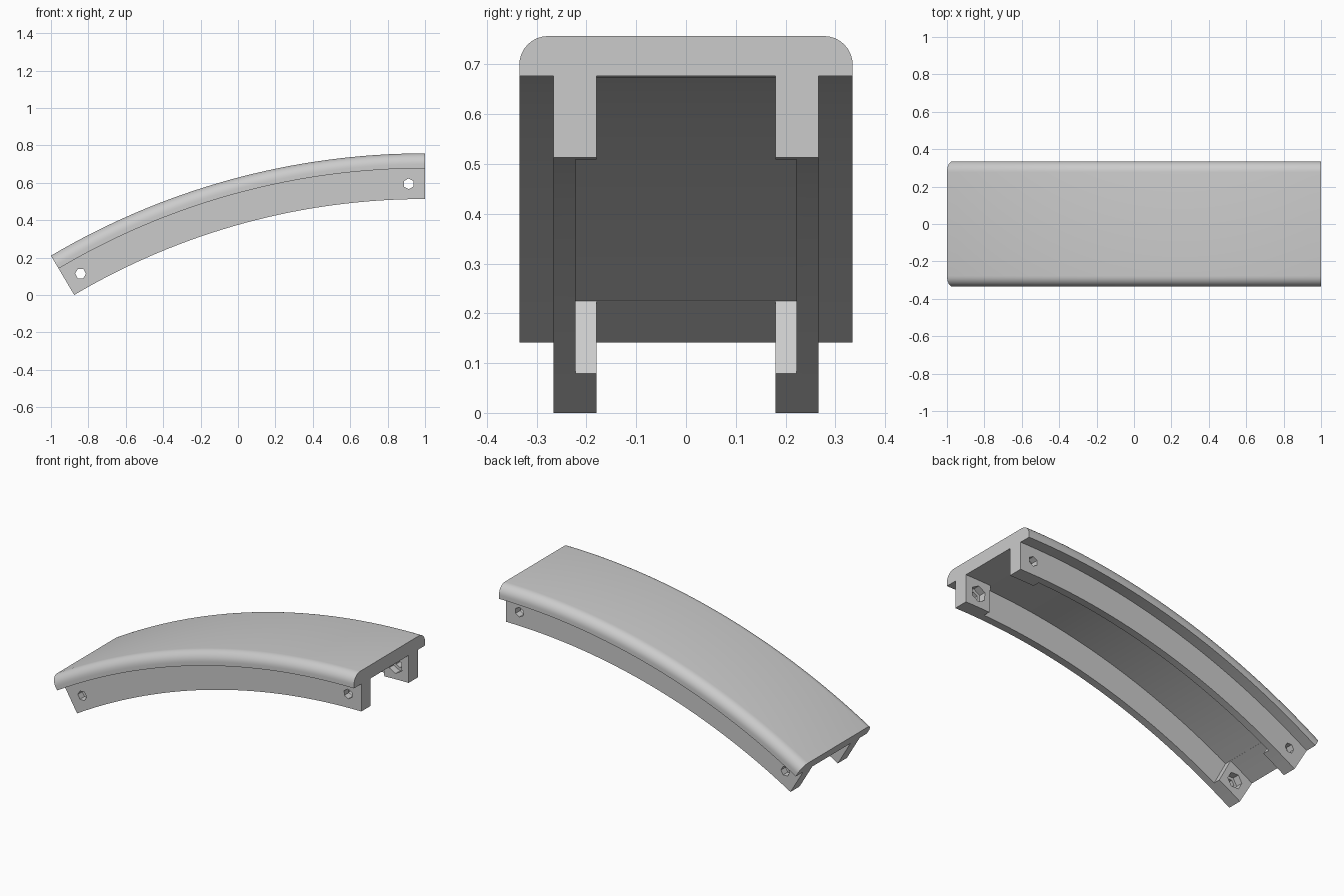
import bpy, bmesh
from math import sin, cos, pi, radians

if "Cube" in bpy.data.objects:
    bpy.data.objects.remove(bpy.data.objects["Cube"])

# Arc in the XZ plane; angle 0 is the level end at x = 1
SPAN = radians(30.6)
R_TOP = 2 / sin(SPAN)
R_UNDER = R_TOP - 0.08       # underside of the top plate
R_FOOT = R_TOP - 0.244       # lower edge of the legs
R_HOLE = R_TOP - 0.162
CENTRE_Z = -R_FOOT * cos(SPAN)
HALF_WIDTH, ROUND = 0.335, 0.058
LEG_OUT, LEG_IN, LEG_THIN = 0.266, 0.18, 0.222
PAD = radians(2.5)           # length of the thick leg ends
BOLT = radians(1.33)         # bolt distance from each end


def on_arc(y, r, a):
    return (1 - r * sin(a), y, CENTRE_Z + r * cos(a))


def loft(name, rings):
    """Closed solid through rings with equal point counts."""
    bm = bmesh.new()
    loops = [[bm.verts.new(p) for p in ring] for ring in rings]
    n = len(loops[0])
    for a, b in zip(loops, loops[1:]):
        for i in range(n):
            j = (i + 1) % n
            bm.faces.new((a[i], a[j], b[j], b[i]))
    bm.faces.new(loops[0])
    bm.faces.new(loops[-1])
    bmesh.ops.recalc_face_normals(bm, faces=bm.faces)
    mesh = bpy.data.meshes.new(name)
    bm.to_mesh(mesh)
    bm.free()
    obj = bpy.data.objects.new(name, mesh)
    bpy.context.collection.objects.link(obj)
    return obj


def sweep(name, profile, start, end, steps):
    angles = [start + (end - start) * i / steps for i in range(steps + 1)]
    return loft(name, [[on_arc(y, r, a) for y, r in profile] for a in angles])


def hex_bar(name, a, radius, y0, y1):
    """Six-sided bar along y, with a corner pointing outward from the arc."""
    x, _, z = on_arc(0, R_HOLE, a)
    turns = [a + i * pi / 3 for i in range(6)]
    return loft(name, [[(x - radius * sin(t), y, z + radius * cos(t)) for t in turns]
                       for y in (y0, y1)])


# Cross-section: rounded top plate with two legs
half = [(HALF_WIDTH - ROUND + ROUND * sin(t), R_TOP - ROUND + ROUND * cos(t))
        for t in [i * pi / 16 for i in range(9)]]
half += [(HALF_WIDTH, R_UNDER), (LEG_OUT, R_UNDER), (LEG_OUT, R_FOOT),
         (LEG_IN, R_FOOT), (LEG_IN, R_UNDER)]
profile = half + [(-y, r) for y, r in reversed(half)]
body = sweep("curved_rail", profile, 0, SPAN, 32)

# Recess that thins the legs between the end pads
recess = [(-LEG_THIN, R_FOOT - 0.05), (LEG_THIN, R_FOOT - 0.05),
          (LEG_THIN, R_UNDER + 0.001), (-LEG_THIN, R_UNDER + 0.001)]
cutters = [sweep("leg_recess_cutter", recess, PAD, SPAN - PAD, 28)]

# Bolt holes and nut pockets at both ends
for a in (BOLT, SPAN - BOLT):
    cutters.append(hex_bar("bolt_hole_cutter", a, 0.029, -0.4, 0.4))
    cutters.append(hex_bar("nut_pocket_cutter", a, 0.048, -LEG_THIN, LEG_THIN))

bpy.context.view_layer.objects.active = body
body.select_set(True)
for cutter in cutters:
    cutter.hide_render = True
    mod = body.modifiers.new("cut", "BOOLEAN")
    mod.operation = "DIFFERENCE"
    mod.solver = "EXACT"
    mod.object = cutter
    bpy.ops.object.modifier_apply(modifier=mod.name)
    bpy.data.objects.remove(cutter)

# Single grey finish
grey = bpy.data.materials.new("light_grey")
grey.use_nodes = True
colour = (0.6, 0.6, 0.6, 1)
grey.diffuse_color = colour
grey.node_tree.nodes["Principled BSDF"].inputs["Base Color"].default_value = colour
body.data.materials.clear()
body.data.materials.append(grey)
bpy.ops.object.shade_smooth_by_angle(angle=radians(25))
